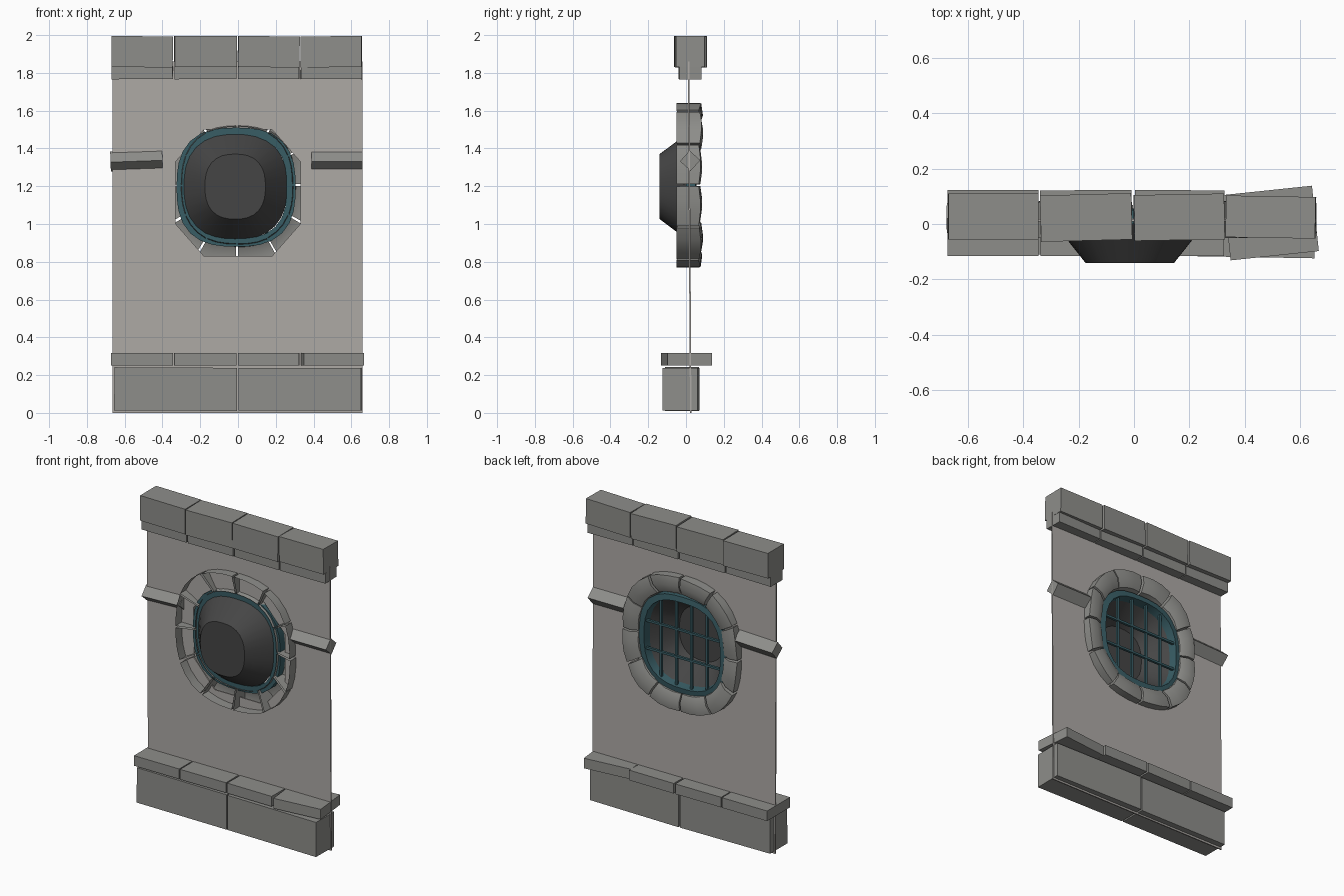
import bpy, bmesh, math, random
from mathutils import Matrix, Vector

if "Cube" in bpy.data.objects:
    bpy.data.objects.remove(bpy.data.objects["Cube"])

random.seed(4)
C = (-0.005, 1.205)  # window centre (x, z)


def material(name, rgb):
    m = bpy.data.materials.new(name)
    m.diffuse_color = (*rgb, 1)
    m.use_nodes = True
    m.node_tree.nodes["Principled BSDF"].inputs["Base Color"].default_value = m.diffuse_color
    return m


STONE = material("stone", (0.27, 0.27, 0.255))
WALL = material("plaster", (0.42, 0.40, 0.38))
TEAL = material("patina", (0.04, 0.11, 0.13))
DARK = material("dark_glass", (0.06, 0.06, 0.06))


def finish(bm, name, mat, smooth=None):
    bmesh.ops.recalc_face_normals(bm, faces=bm.faces)
    me = bpy.data.meshes.new(name)
    bm.to_mesh(me)
    bm.free()
    me.materials.append(mat)
    ob = bpy.data.objects.new(name, me)
    bpy.context.collection.objects.link(ob)
    if smooth:
        bpy.context.view_layer.objects.active = ob
        ob.select_set(True)
        bpy.ops.object.shade_smooth_by_angle(angle=math.radians(smooth))
        ob.select_set(False)
    return ob


def block(name, x0, x1, y0, y1, z0, z1, yaw=0, roll=0, pitch=0, mat=STONE):
    bm = bmesh.new()
    bmesh.ops.create_cube(bm, size=1)
    mid = Vector(((x0 + x1) / 2, (y0 + y1) / 2, (z0 + z1) / 2))
    rot = (Matrix.Rotation(math.radians(yaw), 4, 'Z')
           @ Matrix.Rotation(math.radians(roll), 4, 'Y')
           @ Matrix.Rotation(math.radians(pitch), 4, 'X'))
    bm.transform(Matrix.Translation(mid) @ rot
                 @ Matrix.Diagonal((x1 - x0, y1 - y0, z1 - z0, 1)))
    return finish(bm, name, mat)


def squircle(a, rx, rz, n=2.5):
    """Point of a rounded-square outline in direction a."""
    c, s = math.cos(a), math.sin(a)
    r = (abs(c / rx) ** n + abs(s / rz) ** n) ** (-1 / n)
    return r * c, r * s


def loops_mesh(bm, rows, closed):
    for r0, r1 in zip(rows, rows[1:]):
        n = len(r0)
        for i in range(n if closed else n - 1):
            j = (i + 1) % n
            bm.faces.new((r0[i], r0[j], r1[j], r1[i]))


def ring_rows(bm, profile, cx, cz, seg, n):
    rows = []
    for rx, rz, y in profile:
        row = []
        for i in range(seg):
            x, z = squircle(2 * math.pi * i / seg, rx, rz, n)
            row.append(bm.verts.new((cx + x, y, cz + z)))
        rows.append(row)
    return rows


# Thin wall panel with octagonal opening
bm = bmesh.new()
hole = [(0.18, 1.5), (0.33, 1.33), (0.33, 1.0), (0.18, 0.83)]
hole += [(-x, z) for x, z in reversed(hole)]
for pts in ([(-0.665, 0), (0.658, 0), (0.658, 1.86), (-0.665, 1.86)], hole):
    vs = [bm.verts.new((x, 0.025 - 0.006 * z, z)) for x, z in pts]
    for i, v in enumerate(vs):
        bm.edges.new((v, vs[(i + 1) % len(vs)]))
bmesh.ops.triangle_fill(bm, use_beauty=True, edges=bm.edges[:])
wall = finish(bm, "wall_panel", WALL)
sol = wall.modifiers.new("thickness", 'SOLIDIFY')
sol.thickness, sol.offset = 0.008, 0

# Cornice: large top blocks and smaller course below
for i, (x0, x1, y0, y1, yaw, roll) in enumerate([
        (-0.67, -0.345, -0.055, 0.11, 0, 0.6), (-0.337, -0.008, -0.06, 0.107, 1.5, 0),
        (0.0, 0.325, -0.058, 0.107, 1, 0.9), (0.332, 0.655, -0.05, 0.1, -1, -0.7)]):
    block(f"cornice_block_{i}", x0, x1, y0, y1, 1.83, 1.994, yaw, roll)
    block(f"cornice_course_{i}", x0, x1, -0.038, 0.08, 1.767, 1.834,
          random.uniform(-1, 1), random.uniform(-.4, .4))

# Plinth blocks and ledge stones
block("plinth_left", -0.655, -0.005, -0.11, 0.068, 0.012, 0.24, 0, 0.3)
block("plinth_right", 0.003, 0.652, -0.118, 0.066, 0.012, 0.238, -1)
for i, (x0, x1, yaw) in enumerate([(-0.672, -0.345, 0), (-0.338, -0.008, 0.4),
                                   (0.002, 0.325, -0.4), (0.335, 0.655, 6)]):
    block(f"ledge_stone_{i}", x0, x1, -0.115, 0.122, 0.252, 0.318, yaw)

# Diamond-section string course either side of the window
for name, x0, x1, roll in (("string_course_left", -0.675, -0.4, -2),
                           ("string_course_right", 0.39, 0.658, 0)):
    block(name, x0, x1, -0.016, 0.06, 1.297, 1.373, 0, roll, 48)

# Ring of twelve surround stones, open on the front
profile = [(1, -0.05), (1, 0.08), (0.87, 0.088), (0.75, 0.065), (0.71, -0.015)]
for k in range(12):
    bm = bmesh.new()
    a0 = math.radians(30 * k + 0.6 + random.uniform(0, 0.6))
    a1 = math.radians(30 * k + 29.4 - random.uniform(0, 0.6))
    scale, dy = random.uniform(0.985, 1.0), random.uniform(-0.006, 0.002)
    rows = []
    for f, y in profile:
        row = []
        for i in range(4):
            x, z = squircle(a0 + (a1 - a0) * i / 3, 0.415, 0.437)
            f2 = f * scale
            yy = y if y < 0 else y + dy - (0.008 if i in (0, 3) else 0)
            row.append(bm.verts.new((C[0] + x * f2, yy, C[1] + z * f2)))
        rows.append(row)
    loops_mesh(bm, rows, False)
    for i in (0, 3):
        bm.faces.new([r[i] for r in rows])
    finish(bm, f"surround_stone_{k:02d}", STONE, 35)

# Metal window frame
bm = bmesh.new()
rows = ring_rows(bm, [(0.315, 0.315, 0.0), (0.315, 0.315, 0.05), (0.275, 0.28, 0.055),
                      (0.268, 0.272, 0.0)], -0.01, 1.195, 32, 2.7)
loops_mesh(bm, rows + [rows[0]], True)
finish(bm, "window_frame", TEAL, 35)

# Dark bowl bulging out of the front
bm = bmesh.new()
rows = ring_rows(bm, [(0.275, 0.28, 0.005), (0.16, 0.172, -0.14)], -0.015, 1.198, 32, 2.5)
loops_mesh(bm, rows, True)
bm.faces.new(rows[-1])
finish(bm, "window_bowl", DARK, 30)

# Grating bars on the back
t = 0.007
for i in range(4):
    x = -0.165 + 0.11 * i
    h = 0.28 * (1 - abs(x / 0.275) ** 2.7) ** (1 / 2.7)
    block(f"grate_upright_{i}", x - 0.01 - t, x - 0.01 + t, 0.025, 0.04,
          1.195 - h, 1.195 + h, mat=TEAL)
for i, dz in enumerate((-0.09, 0.09)):
    block(f"grate_rail_{i}", -0.28, 0.26, 0.028, 0.044,
          1.195 + dz - t, 1.195 + dz + t, mat=TEAL)
